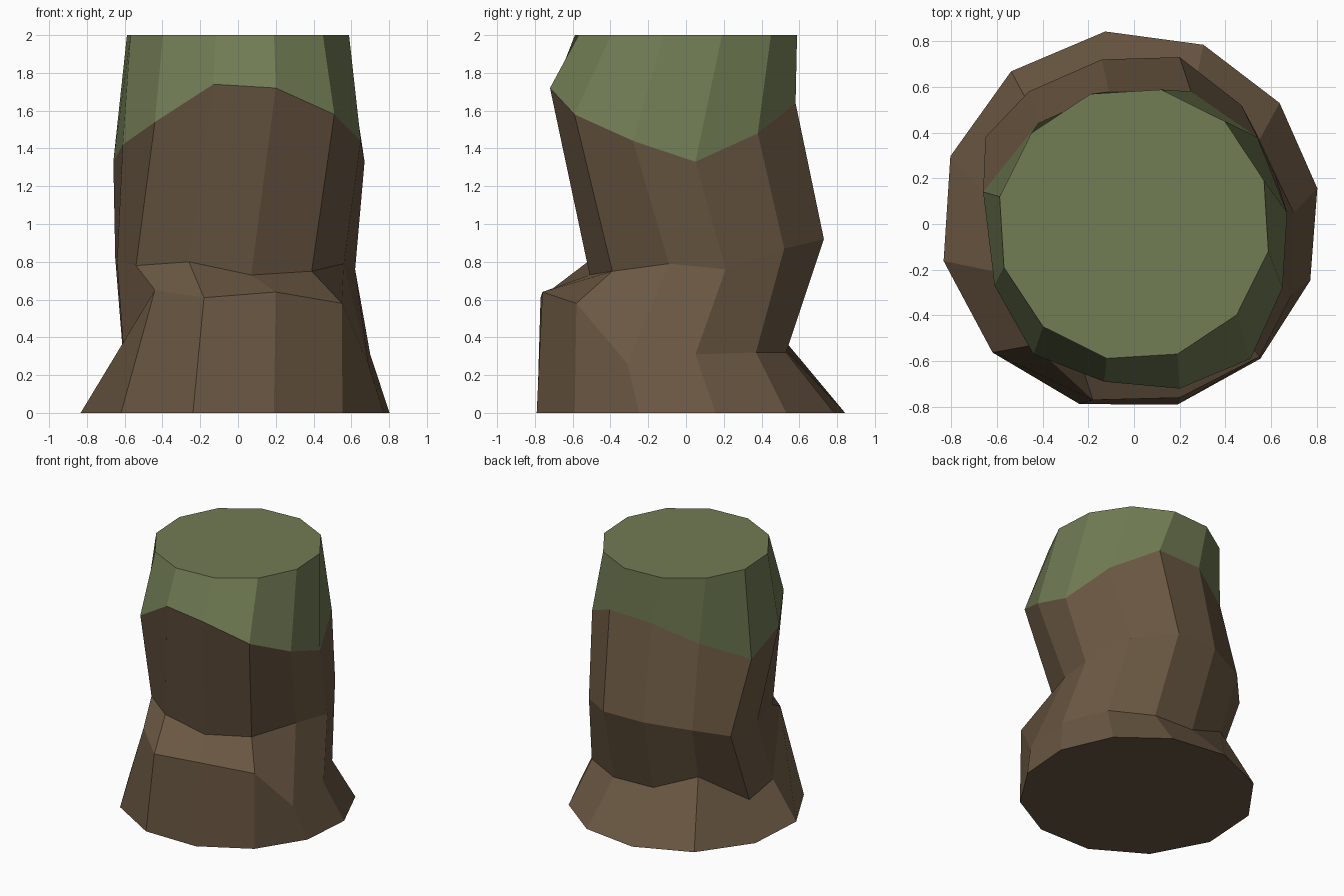
import bpy
import bmesh
from math import sin, cos, radians

if "Cube" in bpy.data.objects:
    bpy.data.objects.remove(bpy.data.objects["Cube"])

SIDES = 12


def material(name, rgb):
    m = bpy.data.materials.new(name)
    m.diffuse_color = (*rgb, 1.0)
    m.use_nodes = True
    m.node_tree.nodes["Principled BSDF"].inputs["Base Color"].default_value = m.diffuse_color
    return m


brown = material("earth brown", (0.145, 0.096, 0.055))
green = material("moss green", (0.165, 0.200, 0.088))


def loft(name, rings, mat, cap_bottom=False, cap_top=False):
    """Bridge 12-sided cross-sections into one flat-faced object."""
    bm = bmesh.new()
    loops = [[bm.verts.new(p) for p in ring] for ring in rings]
    for low, high in zip(loops, loops[1:]):
        for i in range(SIDES):
            j = (i + 1) % SIDES
            bm.faces.new((low[i], low[j], high[j], high[i]))
    if cap_bottom:
        bm.faces.new(loops[0][::-1])
    if cap_top:
        bm.faces.new(loops[-1])
    mesh = bpy.data.meshes.new(name)
    bm.to_mesh(mesh)
    bm.free()
    mesh.materials.append(mat)
    obj = bpy.data.objects.new(name, mesh)
    bpy.context.collection.objects.link(obj)
    return obj


# Flared foot: slightly irregular 12-gon on the ground
foot = []
for k in range(SIDES):
    a = radians(11 + 30 * k - 2.5 * sin(radians(30 * k)))
    r = 0.833 + 0.025 * cos(a - radians(140))
    foot.append((r * cos(a), r * sin(a), 0.0))

# Ledge: high at the front, low at the sides and back
ledge = [(.70, .05, .31), (.55, .37, .32), (.25, .53, .32), (-.09, .53, .33),
         (-.42, .45, .47), (-.60, .08, .20), (-.60, -.21, .25), (-.44, -.53, .65),
         (-.18, -.77, .61), (.20, -.76, .64), (.55, -.58, .58), (.69, -.31, .26)]

# Waist: pushed towards the back
waist = [(.62, .21, .76), (.47, .52, .87), (.20, .73, .92), (-.14, .72, .92),
         (-.46, .58, .89), (-.65, .38, .82), (-.64, .04, .80), (-.54, -.29, .78),
         (-.26, -.52, .80), (.07, -.51, .73), (.39, -.39, .75), (.56, -.09, .79)]

# Wavy edge where the moss begins, pushed towards the front
edge = [(.67, .05, 1.33), (.54, .38, 1.48), (.25, .58, 1.64), (-.11, .58, 1.63),
        (-.42, .44, 1.50), (-.66, .14, 1.33), (-.61, -.27, 1.42), (-.44, -.57, 1.54),
        (-.13, -.69, 1.74), (.20, -.72, 1.72), (.51, -.59, 1.58), (.65, -.28, 1.44)]

# Flat regular top
top = [(0.6 * cos(radians(18.5 + 30 * k)), 0.6 * sin(radians(18.5 + 30 * k)), 2.0)
       for k in range(SIDES)]

loft("pillar_body", [foot, ledge, waist, edge], brown, cap_bottom=True)
loft("moss_top", [edge, top], green, cap_top=True)
